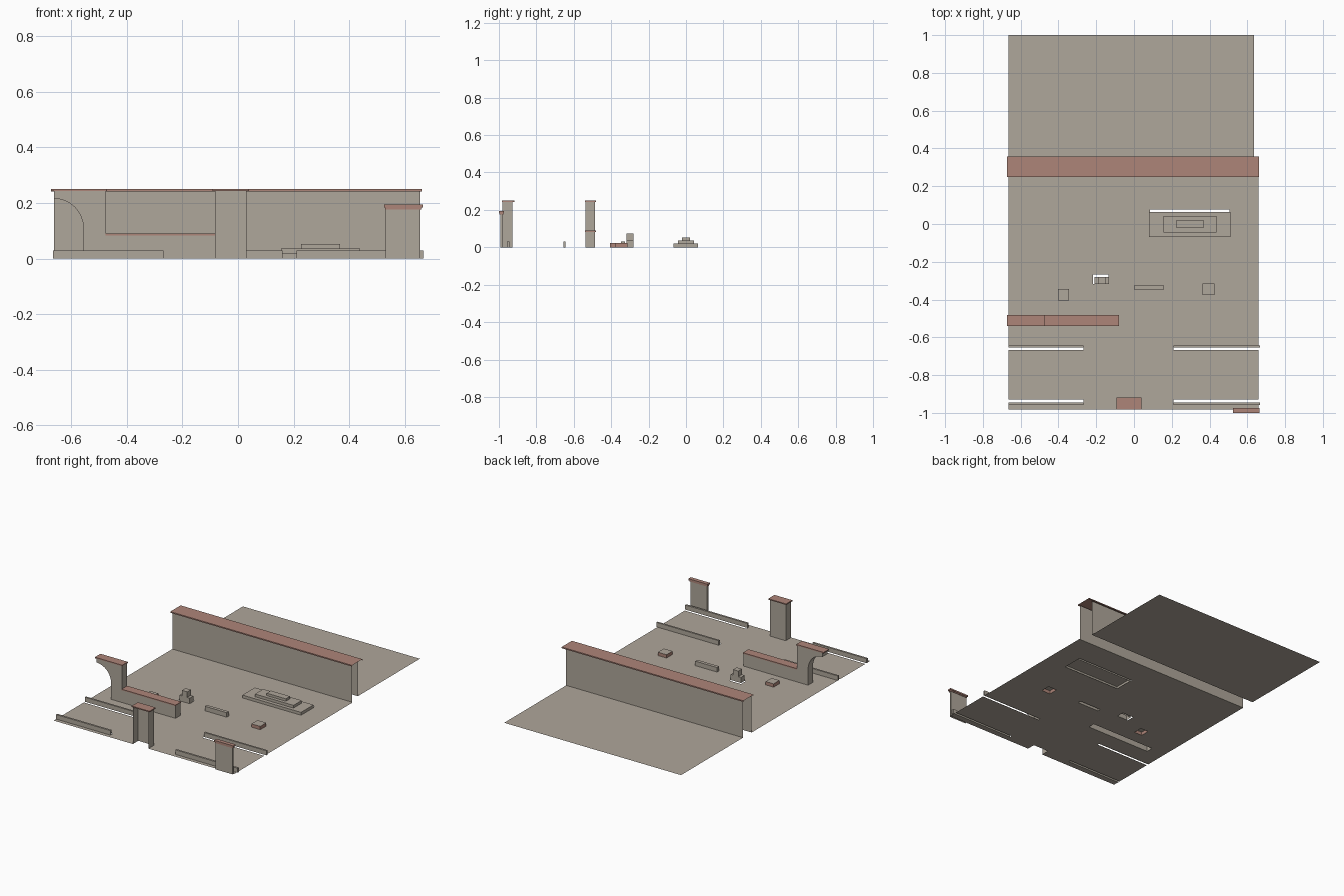
import bpy, bmesh, math

cube = bpy.data.objects.get("Cube")
if cube:
    bpy.data.objects.remove(cube, do_unlink=True)


def material(name, rgb):
    m = bpy.data.materials.new(name)
    m.use_nodes = True
    m.diffuse_color = (*rgb, 1)
    bsdf = next(n for n in m.node_tree.nodes if n.type == 'BSDF_PRINCIPLED')
    bsdf.inputs["Base Color"].default_value = (*rgb, 1)
    bsdf.inputs["Roughness"].default_value = 0.9
    return m


stone = material("warm_grey_stone", (0.43, 0.385, 0.325))
tile = material("terracotta", (0.42, 0.235, 0.19))


def finish(name, bm, mats):
    mesh = bpy.data.meshes.new(name)
    bm.to_mesh(mesh)
    bm.free()
    for m in mats:
        mesh.materials.append(m)
    obj = bpy.data.objects.new(name, mesh)
    bpy.context.collection.objects.link(obj)
    return obj


def prism(name, profile, y0, y1, mat, skip=()):
    """Extrude an x-z outline along y, leaving out the listed edges."""
    bm = bmesh.new()
    a = [bm.verts.new((x, y0, z)) for x, z in profile]
    b = [bm.verts.new((x, y1, z)) for x, z in profile]
    bm.faces.new(a)
    bm.faces.new(b[::-1])
    for i in range(len(a)):
        j = (i + 1) % len(a)
        if i not in skip:
            bm.faces.new((a[i], b[i], b[j], a[j]))
    bmesh.ops.recalc_face_normals(bm, faces=bm.faces)
    return finish(name, bm, [mat])


def box(name, xs, ys, zs, mat=stone, open_sides=("-z",), top=None):
    """Box shell with chosen sides left open and an optional top material."""
    bm = bmesh.new()
    bmesh.ops.create_cube(bm, size=1)
    drop = []
    for f in bm.faces:
        n = f.normal
        axis = max(range(3), key=lambda i: abs(n[i]))
        side = ("+" if n[axis] > 0 else "-") + "xyz"[axis]
        if side == "+z" and top:
            f.material_index = 1
        if side in open_sides:
            drop.append(f)
    bmesh.ops.delete(bm, geom=drop, context='FACES')
    for v in bm.verts:
        v.co = [r[0] if c < 0 else r[1] for c, r in zip(v.co, (xs, ys, zs))]
    return finish(name, bm, [mat, top] if top else [mat])


def sheet(name, xs, ys, holes=()):
    """Flat ground sheet, divided so that rectangular openings can be left out."""
    def cuts(r, k):
        vals = {min(max(v, r[0]), r[1]) for h in holes for v in h[k]}
        return sorted(vals | set(r))
    gx, gy = cuts(xs, 0), cuts(ys, 1)
    bm = bmesh.new()
    grid = [[bm.verts.new((x, y, 0)) for y in gy] for x in gx]
    for i in range(len(gx) - 1):
        for j in range(len(gy) - 1):
            cx, cy = (gx[i] + gx[i + 1]) / 2, (gy[j] + gy[j + 1]) / 2
            if any(h[0][0] < cx < h[0][1] and h[1][0] < cy < h[1][1] for h in holes):
                continue
            bm.faces.new((grid[i][j], grid[i + 1][j], grid[i + 1][j + 1], grid[i][j + 1]))
    bmesh.ops.dissolve_limit(bm, angle_limit=0.01, verts=bm.verts, edges=bm.edges)
    bmesh.ops.triangulate(bm, faces=bm.faces)
    return finish(name, bm, [stone])


# Shared footprints
left_run, right_run = (-0.665, -0.267), (0.21, 0.667)
pillar_x, pillar_y = (-0.083, 0.031), (-0.98, -0.927)
bench_x, bench_y = (0.0, 0.16), (-0.347, -0.325)
block_spots = {"right_block": ((-0.402, -0.344), (-0.405, -0.344)),
               "left_block": ((0.363, 0.427), (-0.377, -0.314))}

# Ground sheets
holes = [(run, y) for run in (left_run, right_run)
         for y in ((-0.668, -0.653), (-0.944, -0.93))]
holes += [(pillar_x, (-1, pillar_y[1])), (bench_x, bench_y),
          ((-0.555, -0.085), (-0.535, -0.489)),
          ((-0.216, -0.134), (-0.318, -0.268)),
          ((0.085, 0.505), (-0.06, 0.077))]
holes += list(block_spots.values())
sheet("front_ground", (-0.664, 0.66), (-0.983, 0.26), holes)
sheet("back_ground", (-0.664, 0.634), (0.35, 1.0))

# Long wall, hollow and open at both ends
shell = ("-x", "+x", "-z", "+z")
box("long_wall_front", (-0.662, 0.654), (0.26, 0.35), (0, 0.242), open_sides=shell + ("+y",))
box("long_wall_back", (-0.662, 0.634), (0.26, 0.35), (0, 0.242), open_sides=shell + ("-y",))
box("long_wall_cap", (-0.672, 0.662), (0.25, 0.358), (0.242, 0.25), tile, ("-x", "+x", "-z"))

# Low wall with a half arch rising at its right end
arc = [(-0.662 + 0.106 * math.cos(t), 0.11 + 0.106 * math.sin(t))
       for t in (math.pi / 2 * (1 - i / 8) for i in range(9))]
outline = [(-0.662, 0.244)] + arc + [(-0.556, 0), (-0.083, 0), (-0.083, 0.084),
                                     (-0.475, 0.084), (-0.475, 0.244)]
prism("arch_wall", outline, -0.537, -0.486, stone, skip=(10, 12, 14))
box("arch_cap", (-0.672, -0.471), (-0.541, -0.482), (0.243, 0.25), tile, ())
box("low_wall_cap", (-0.476, -0.08), (-0.541, -0.482), (0.083, 0.09), tile, ())

# Middle pillar, open toward the front
box("middle_pillar", pillar_x, pillar_y, (0, 0.243), open_sides=("-z", "+z", "-y"))
box("middle_pillar_cap", (-0.092, 0.039), (-0.983, -0.918), (0.243, 0.25), tile, ())

# Slim corner pillar with a stepped cap
box("corner_pillar", (0.531, 0.655), (-0.993, -0.98), (0, 0.178), open_sides=("-z", "+z"))
box("corner_cap_lower", (0.528, 0.66), (-0.997, -0.977), (0.176, 0.186), tile, ())
box("corner_cap_upper", (0.525, 0.665), (-1.0, -0.974), (0.184, 0.194), tile, ())

# Curbs
for side, run in (("right", left_run), ("left", right_run)):
    for row, y in (("back", (-0.655, -0.643)), ("front", (-0.957, -0.944))):
        box(f"{row}_{side}_curb", run, y, (0, 0.03))

# Stepped platform
for name, xs, ys, zs in (("lower", (0.08, 0.51), (-0.068, 0.063), (0, 0.019)),
                         ("middle", (0.155, 0.438), (-0.044, 0.042), (0.019, 0.037)),
                         ("upper", (0.226, 0.367), (-0.022, 0.022), (0.037, 0.053))):
    box(f"platform_{name}_step", xs, ys, zs)

# Small two tier pedestal
box("pedestal_base", (-0.208, -0.132), (-0.318, -0.28), (0, 0.037))
box("pedestal_top", (-0.188, -0.15), (-0.318, -0.28), (0.037, 0.074))

# Bench and low planter blocks
box("bench", bench_x, bench_y, (0, 0.03))
for name, (xs, ys) in block_spots.items():
    box(name, xs, ys, (0, 0.022), tile, top=stone)
